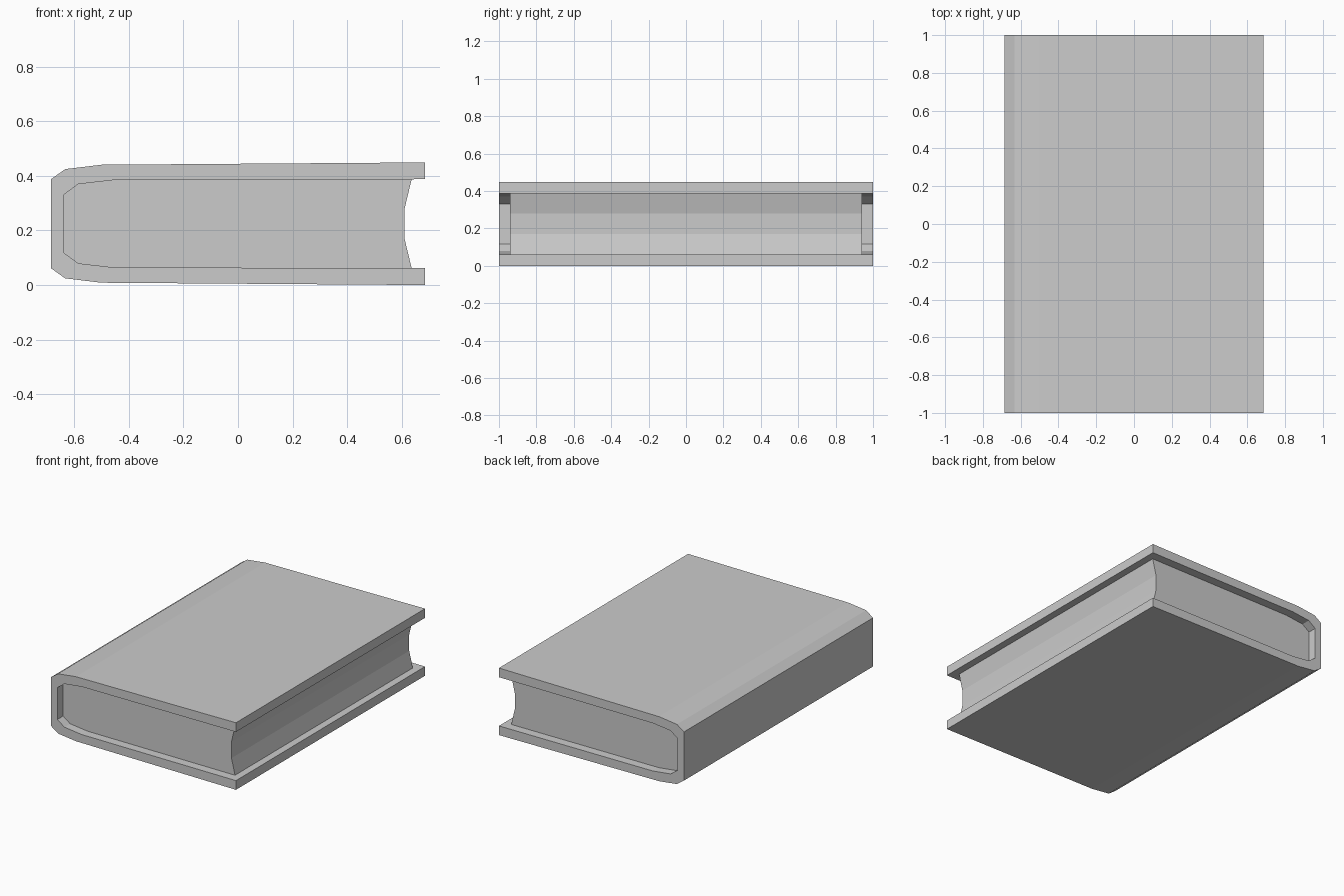
import bpy
import bmesh

cube = bpy.data.objects.get("Cube")
if cube:
    bpy.data.objects.remove(cube, do_unlink=True)

MID = 0.2245  # height of the book's plane of symmetry

grey = bpy.data.materials.new("plain grey")
grey.use_nodes = True
colour = (0.6, 0.6, 0.6, 1)
grey.diffuse_color = colour
grey.node_tree.nodes["Principled BSDF"].inputs["Base Color"].default_value = colour


def mirrored(half):
    """Continue an upper half profile with its reflection below."""
    return half + [(x, -h) for x, h in reversed(half)]


def extrude_profile(name, profile, half_length):
    """Extrude a closed x-z profile along y, centred on the origin."""
    bm = bmesh.new()
    face = bm.faces.new([bm.verts.new((x, -half_length, MID + h)) for x, h in profile])
    swept = bmesh.ops.extrude_face_region(bm, geom=[face], use_keep_orig=True)["geom"]
    moved = [v for v in swept if isinstance(v, bmesh.types.BMVert)]
    bmesh.ops.translate(bm, verts=moved, vec=(0, 2 * half_length, 0))
    bmesh.ops.recalc_face_normals(bm, faces=bm.faces)
    mesh = bpy.data.meshes.new(name)
    bm.to_mesh(mesh)
    bm.free()
    mesh.materials.append(grey)
    obj = bpy.data.objects.new(name, mesh)
    bpy.context.collection.objects.link(obj)
    return obj


# Upper halves of the cover's outside and inside, from fore edge to spine
outside = [(0.685, 0.2245), (-0.5, 0.216), (-0.633, 0.2), (-0.685, 0.163)]
inside = [(0.685, 0.163), (-0.455, 0.16), (-0.585, 0.145), (-0.637, 0.107)]

# Cover: one wrap of boards and spine
extrude_profile("cover", mirrored(outside) + mirrored(inside)[::-1], 1.0)

# Page block: fills the cover, with a hollowed fore edge
pages = [(0.61, 0.055), (0.636, 0.163)] + inside[1:]
extrude_profile("page_block", mirrored(pages), 0.94)
